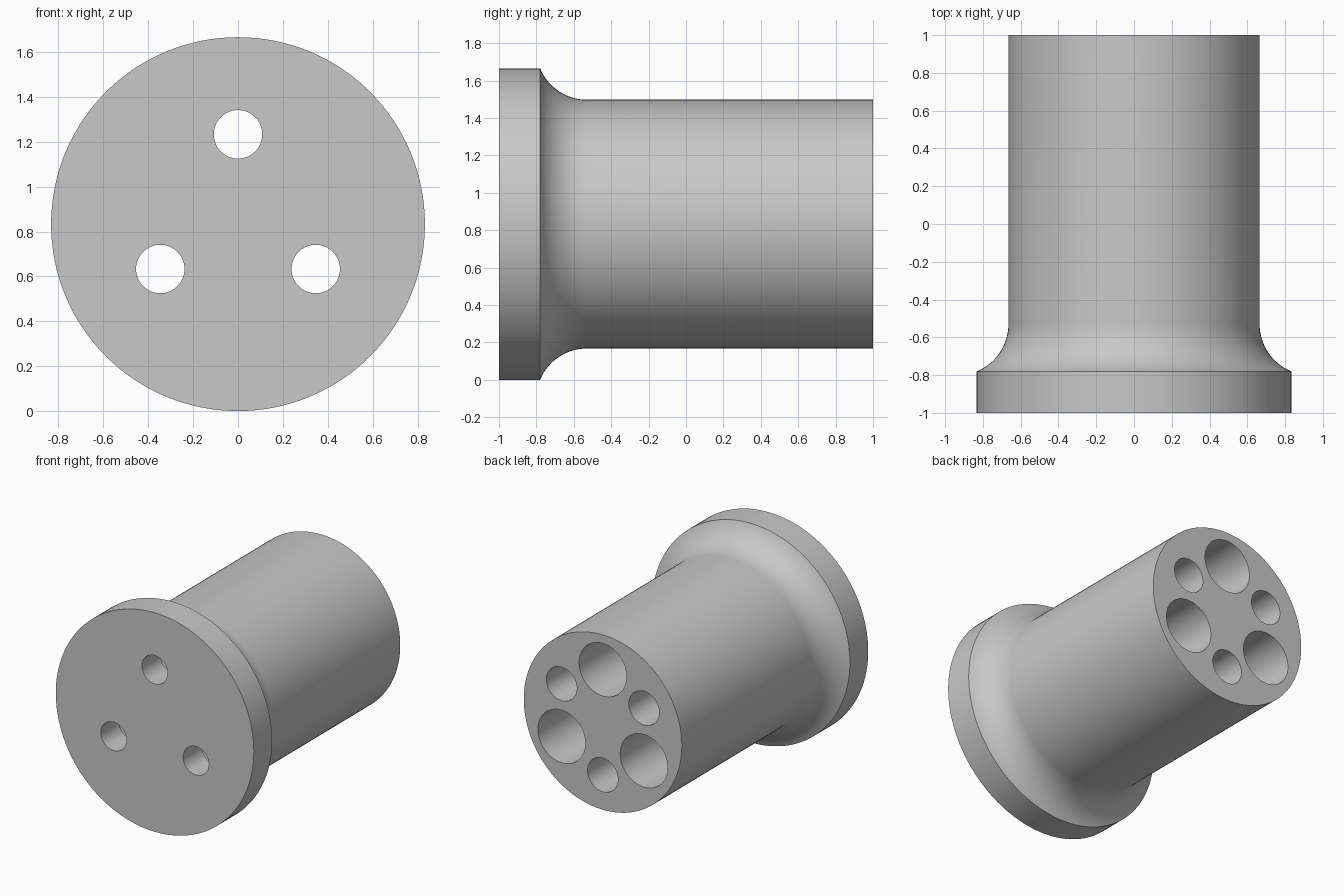
import bpy, bmesh, math

cube = bpy.data.objects.get("Cube")
if cube:
    bpy.data.objects.remove(cube, do_unlink=True)

AXIS_Z = 0.833      # height of the main axis
FLANGE_R = 0.833
BODY_R = 0.665
HOLE_CIRCLE = 0.4   # radius on which all the bores sit

grey = bpy.data.materials.new("plain_grey")
grey.use_nodes = True
colour = (0.58, 0.58, 0.58, 1)
grey.diffuse_color = colour
grey.node_tree.nodes["Principled BSDF"].inputs["Base Color"].default_value = colour


def lathe(name, profile, x, z, sides):
    """Closed solid turned around a line parallel to y; profile is (radius, y)."""
    bm = bmesh.new()
    rings = []
    for r, y in profile:
        angles = [2 * math.pi * i / sides for i in range(sides)]
        rings.append([bm.verts.new((r * math.cos(a), y, r * math.sin(a))) for a in angles])
    for a, b in zip(rings, rings[1:]):
        for i in range(sides):
            j = (i + 1) % sides
            bm.faces.new((a[i], a[j], b[j], b[i]))
    bm.faces.new(rings[0])
    bm.faces.new(rings[-1])
    bmesh.ops.recalc_face_normals(bm, faces=bm.faces)
    mesh = bpy.data.meshes.new(name)
    bm.to_mesh(mesh)
    bm.free()
    mesh.materials.append(grey)
    obj = bpy.data.objects.new(name, mesh)
    obj.location = (x, 0, z)
    bpy.context.collection.objects.link(obj)
    return obj


# Flange, concave fillet and cylindrical body in one turned profile
fillet_end, fillet_start = -0.53, -0.78
rise, run = FLANGE_R - BODY_R, fillet_end - fillet_start
fillet_r = (run ** 2 + rise ** 2) / (2 * rise)
sweep = math.asin(run / fillet_r)
profile = [(FLANGE_R, -1)]
for i in range(17):
    a = sweep * (1 - i / 16)
    profile.append((BODY_R + fillet_r * (1 - math.cos(a)), fillet_end - fillet_r * math.sin(a)))
profile.append((BODY_R, 1))
body = lathe("flanged_body", profile, 0, AXIS_Z, 128)

# Three stepped through bores alternating with three blind bores
stepped = [(0.108, -1.1), (0.108, -0.78), (0.2, -0.78), (0.2, 1.1)]
blind = [(0.128, -0.5), (0.128, 1.1)]
cutters = []
for i in range(6):
    a = math.radians(90 + 60 * i)
    cutters.append(lathe("bore_cutter", blind if i % 2 else stepped,
                         HOLE_CIRCLE * math.cos(a),
                         AXIS_Z + HOLE_CIRCLE * math.sin(a), 64))

bpy.ops.object.select_all(action='DESELECT')
body.select_set(True)
bpy.context.view_layer.objects.active = body
for cutter in cutters:
    cutter.hide_render = True
    mod = body.modifiers.new("bore", 'BOOLEAN')
    mod.operation = 'DIFFERENCE'
    mod.solver = 'EXACT'
    mod.object = cutter
    bpy.ops.object.modifier_apply(modifier=mod.name)
    bpy.data.objects.remove(cutter, do_unlink=True)

# Smooth walls with crisp rims
bpy.ops.object.shade_smooth_by_angle(angle=math.radians(30))
